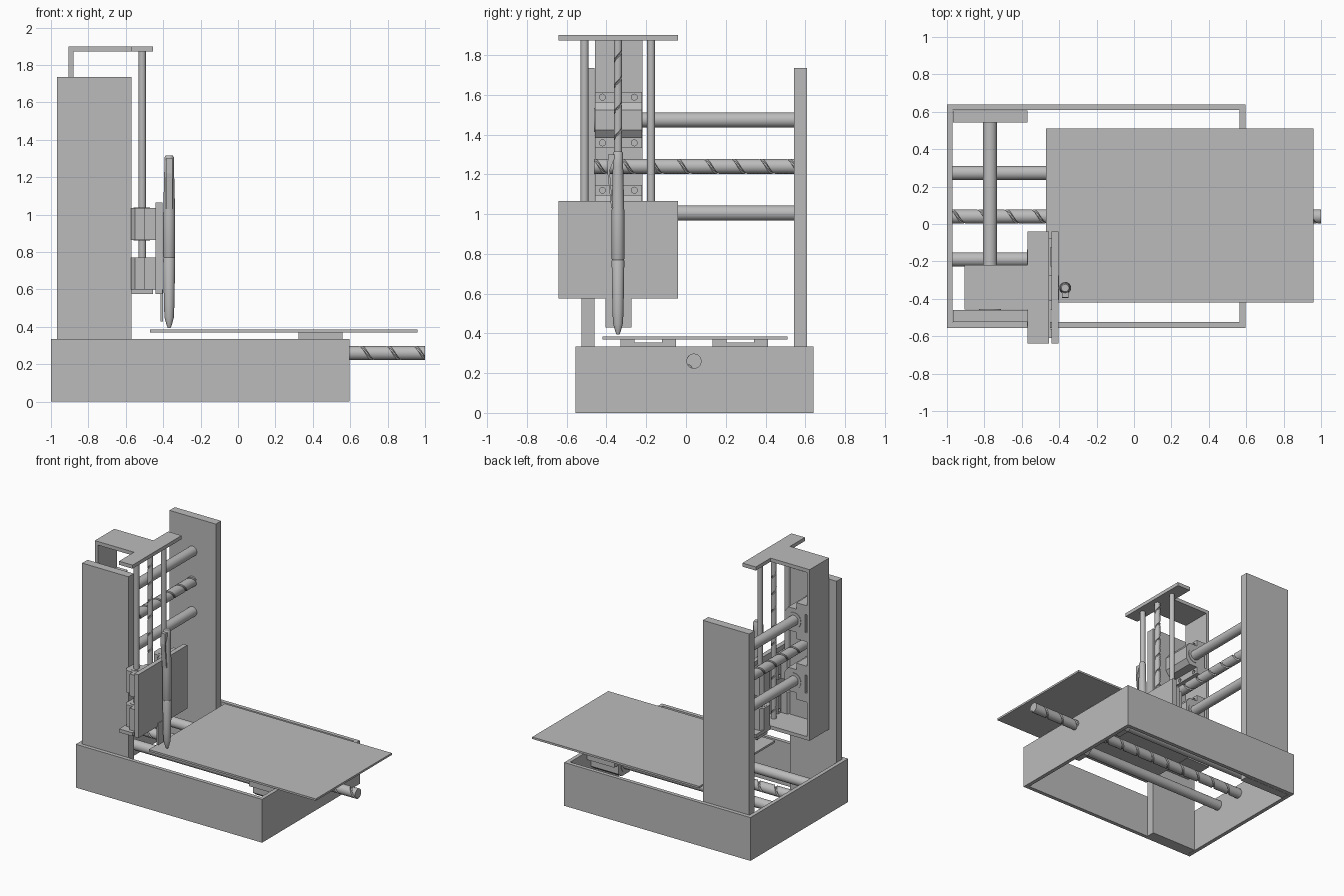
import bpy, bmesh
from math import pi, cos, sin
from mathutils import Matrix, Vector

if "Cube" in bpy.data.objects:
    bpy.data.objects.remove(bpy.data.objects["Cube"])

grey = bpy.data.materials.new("plain grey")
grey.use_nodes = True
GREY = (0.5, 0.5, 0.5, 1)
grey.diffuse_color = GREY
grey.node_tree.nodes["Principled BSDF"].inputs["Base Color"].default_value = GREY

X, Y, Z = Vector((1, 0, 0)), Vector((0, 1, 0)), Vector((0, 0, 1))


def finish(bm, name, smooth=False):
    bmesh.ops.recalc_face_normals(bm, faces=bm.faces)
    mesh = bpy.data.meshes.new(name)
    bm.to_mesh(mesh)
    bm.free()
    ob = bpy.data.objects.new(name, mesh)
    bpy.context.collection.objects.link(ob)
    mesh.materials.append(grey)
    if smooth:
        bpy.ops.object.select_all(action='DESELECT')
        ob.select_set(True)
        bpy.context.view_layer.objects.active = ob
        bpy.ops.object.shade_smooth_by_angle(angle=0.6)
    return ob


def box(name, x, y, z):
    """Box from (low, high) pairs."""
    bm = bmesh.new()
    size = [b - a for a, b in (x, y, z)]
    mid = [(a + b) / 2 for a, b in (x, y, z)]
    bmesh.ops.create_cube(bm, size=1, matrix=Matrix.Translation(mid) @ Matrix.Diagonal((*size, 1)))
    return finish(bm, name)


def axes(normal, along, origin):
    """Matrix with local y on normal and local z on along."""
    m = Matrix((normal.cross(along), normal, along)).transposed().to_4x4()
    return Matrix.Translation(origin) @ m


def loft(bm, rings):
    """Skin equal rings of points and cap both ends."""
    rows = [[bm.verts.new(p) for p in ring] for ring in rings]
    n = len(rows[0])
    for a, b in zip(rows, rows[1:]):
        for i in range(n):
            bm.faces.new((a[i], a[(i + 1) % n], b[(i + 1) % n], b[i]))
    bm.faces.new(rows[0])
    bm.faces.new(rows[-1])


def rod(name, start, along, length, radius):
    normal = X if along != X else Z
    m = axes(normal, along, Vector(start))
    bm = bmesh.new()
    bmesh.ops.create_cone(bm, cap_ends=True, segments=32, radius1=radius, radius2=radius,
                          depth=length, matrix=m @ Matrix.Translation((0, 0, length / 2)))
    return finish(bm, name, True)


def lead_screw(name, start, along, length, radius, lead):
    """Round bar with one right-handed spiral groove."""
    m = axes(X if along != X else Z, along, Vector(start))
    n = 32
    radii = [radius * (0.74 if i in (1, 2, 3) else 1) for i in range(n)]
    steps = round(length / lead * 24)
    rings = []
    for k in range(steps + 1):
        h = length * k / steps
        turn = 2 * pi * h / lead
        rings.append([m @ Vector((r * cos(turn + 2 * pi * i / n), r * sin(turn + 2 * pi * i / n), h))
                      for i, r in enumerate(radii)])
    bm = bmesh.new()
    loft(bm, rings)
    return finish(bm, name, True)


def bearing_block(name, centre, normal, along, s=1.0):
    """Flanged slide block around a rod, with four bolt holes."""
    m = axes(normal, along, Vector(centre)) @ Matrix.Scale(s, 4)
    half = [(0.07, 0.095), (0.07, 0.11), (0.14, 0.11), (0.14, 0.02), (0.09, 0.02), (0.09, -0.05), (0.05, -0.08)]
    profile = half + [(-x, y) for x, y in reversed(half)]
    bm = bmesh.new()
    loft(bm, [[m @ Vector((x, y, z)) for x, y in profile] for z in (-0.118, 0.118)])
    block = finish(bm, name)
    cut = bmesh.new()
    for x in (-0.115, 0.115):
        for z in (-0.08, 0.08):
            place = m @ Matrix.Translation((x, 0.06, z)) @ Matrix.Rotation(pi / 2, 4, 'X')
            bmesh.ops.create_cone(cut, cap_ends=True, segments=16, radius1=0.015,
                                  radius2=0.015, depth=0.2, matrix=place)
    cutter = finish(cut, "hole_cutter")
    cutter.hide_render = True
    mod = block.modifiers.new("holes", 'BOOLEAN')
    mod.object = cutter
    mod.solver = 'EXACT'
    bpy.context.view_layer.objects.active = block
    bpy.ops.object.modifier_apply(modifier="holes")
    bpy.data.objects.remove(cutter)
    # Bearing sleeve showing at both ends
    sleeve = 0.242 * s
    rod(name + "_sleeve", Vector(centre) - along * sleeve / 2, along, sleeve, 0.06 * s)


# Base frame: open rectangular wall
bm = bmesh.new()
outer = [(-1, -0.555), (0.595, -0.555), (0.595, 0.64), (-1, 0.64)]
inner = [(-0.97, -0.525), (0.565, -0.525), (0.565, 0.61), (-0.97, 0.61)]
loops = [[bm.verts.new((x, y, z)) for x, y in loop]
         for loop, z in ((outer, 0), (outer, 0.335), (inner, 0.335), (inner, 0))]
for a, b in zip(loops, loops[1:] + loops[:1]):
    for i in range(4):
        j = (i + 1) % 4
        bm.faces.new((a[i], a[j], b[j], b[i]))
finish(bm, "base_frame")

# Side columns standing inside the frame
box("front_column", (-0.967, -0.57), (-0.525, -0.46), (0, 1.735))
box("back_column", (-0.967, -0.57), (0.543, 0.608), (0, 1.735))

# Bed, its rods, slide blocks and screw
box("bed_plate", (-0.47, 0.96), (-0.42, 0.51), (0.37, 0.385))
for side, y in (("front", -0.19), ("back", 0.273)):
    rod(side + "_bed_rod", (-0.97, y, 0.26), X, 1.535, 0.038)
    bearing_block(side + "_bed_block", (0.442, y, 0.26), Z, X)
lead_screw("bed_screw", (-0.97, 0.04, 0.26), X, 1.97, 0.038, 0.145)

# Cross rods, slide blocks and screw between the columns
for level, z in (("lower", 1.005), ("upper", 1.473)):
    rod(level + "_cross_rod", (-0.77, -0.46, z), Y, 1.003, 0.038)
    bearing_block(level + "_cross_block", (-0.77, -0.34, z), -X, Y)
lead_screw("cross_screw", (-0.77, -0.46, 1.24), Y, 1.003, 0.038, 0.14)

# Tall carriage: back wall with T-shaped top and bottom
box("carriage_back", (-0.905, -0.88), (-0.458, -0.22), (0.575, 1.9))
for level, z in (("bottom", (0.575, 0.602)), ("top", (1.872, 1.9))):
    bm = bmesh.new()
    tee = [(-0.905, -0.458), (-0.57, -0.458), (-0.57, -0.64), (-0.455, -0.64),
           (-0.455, -0.04), (-0.57, -0.04), (-0.57, -0.22), (-0.905, -0.22)]
    loft(bm, [[(x, y, h) for x, y in tee] for h in z])
    finish(bm, "carriage_" + level)

# Upright rods, small slide blocks and screw
for side, y in (("front", -0.51), ("back", -0.175)):
    rod(side + "_upright_rod", (-0.512, y, 0.6), Z, 1.275, 0.02)
    for level, z in (("lower", 0.685), ("upper", 0.95)):
        bearing_block(f"{side}_{level}_tool_block", (-0.515, y, z), X, Z, 0.72)
lead_screw("upright_screw", (-0.512, -0.342, 0.6), Z, 1.275, 0.021, 0.13)

# Tool plate with a lower tongue
box("tool_plate", (-0.44, -0.405), (-0.64, -0.04), (0.575, 1.065))
box("tool_tongue", (-0.415, -0.4), (-0.405, -0.275), (0.43, 0.6))

# Pen turned from a profile, with clip
bm = bmesh.new()
pen = [(0.008, 0.395), (0.014, 0.41), (0.025, 0.45), (0.028, 0.52), (0.032, 0.765), (0.03, 0.77),
       (0.032, 0.775), (0.032, 1.0), (0.026, 1.24), (0.026, 1.305), (0.02, 1.315)]
loft(bm, [[(-0.368 + r * cos(pi * i / 12), -0.342 + r * sin(pi * i / 12), z) for i in range(24)]
          for r, z in pen])
finish(bm, "pen", True)
bm = bmesh.new()
clip = [(-0.36, 1.3), (-0.392, 1.3), (-0.396, 1.22), (-0.376, 1.03), (-0.368, 1.03), (-0.384, 1.22), (-0.36, 1.28)]
loft(bm, [[(x, y, z) for y, z in clip] for x in (-0.386, -0.35)])
finish(bm, "pen_clip")
